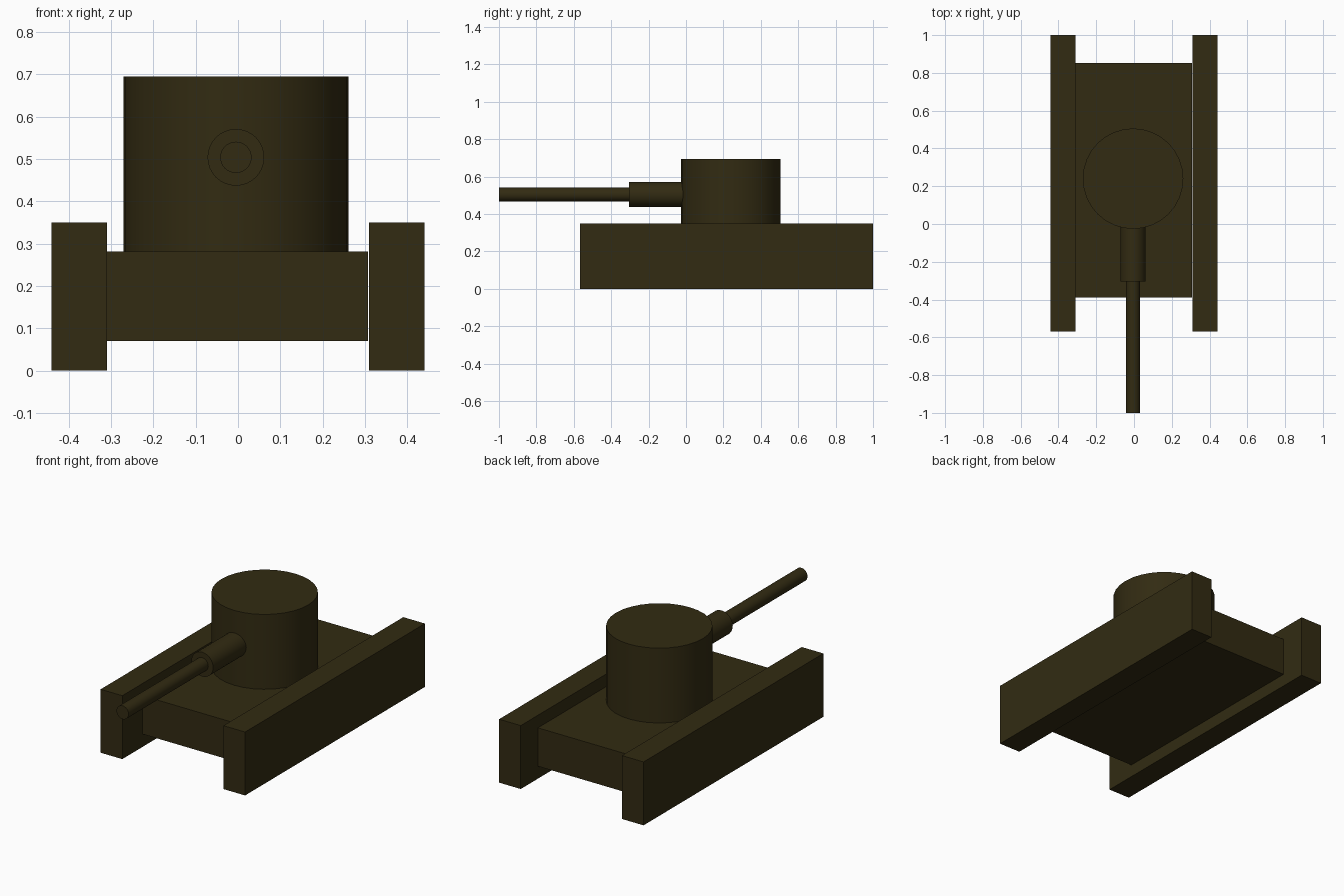
import bpy
from math import pi

if "Cube" in bpy.data.objects:
    bpy.data.objects.remove(bpy.data.objects["Cube"])

olive = bpy.data.materials.new("dark_olive")
olive.diffuse_color = (0.032, 0.024, 0.006, 1)
olive.use_nodes = True
olive.node_tree.nodes["Principled BSDF"].inputs["Base Color"].default_value = olive.diffuse_color


def box(name, x, y, z):
    """Box from (min, max) ranges on each axis."""
    lo, hi = zip(x, y, z)
    bpy.ops.mesh.primitive_cube_add(size=1, location=[(a + b) / 2 for a, b in zip(lo, hi)])
    ob = bpy.context.object
    ob.name = name
    ob.scale = [b - a for a, b in zip(lo, hi)]
    bpy.ops.object.transform_apply(location=False, rotation=False, scale=True)
    ob.data.materials.append(olive)
    return ob


def cylinder(name, radius, depth, location, rotation=(0, 0, 0)):
    bpy.ops.mesh.primitive_cylinder_add(vertices=32, radius=radius, depth=depth,
                                        location=location, rotation=rotation)
    ob = bpy.context.object
    ob.name = name
    ob.data.materials.append(olive)
    bpy.ops.object.shade_smooth_by_angle()
    return ob


def gun_part(name, radius, y0, y1):
    return cylinder(name, radius, y1 - y0, (CX, (y0 + y1) / 2, 0.504), (pi / 2, 0, 0))


CX = -0.005  # turret and gun sit slightly off centre

# Hull
box("hull", (-0.309, 0.307), (-0.39, 0.853), (0.07, 0.282))

# Tracks
for side, x in (("left", (-0.441, -0.309)), ("right", (0.309, 0.441))):
    box(side + "_track", x, (-0.568, 1.0), (0, 0.35))

# Turret
cylinder("turret", 0.266, 0.413, (CX, 0.24, 0.4885))

# Gun sleeve and barrel
gun_part("gun_sleeve", 0.067, -0.305, 0.0)
gun_part("gun_barrel", 0.037, -1.0, -0.28)
